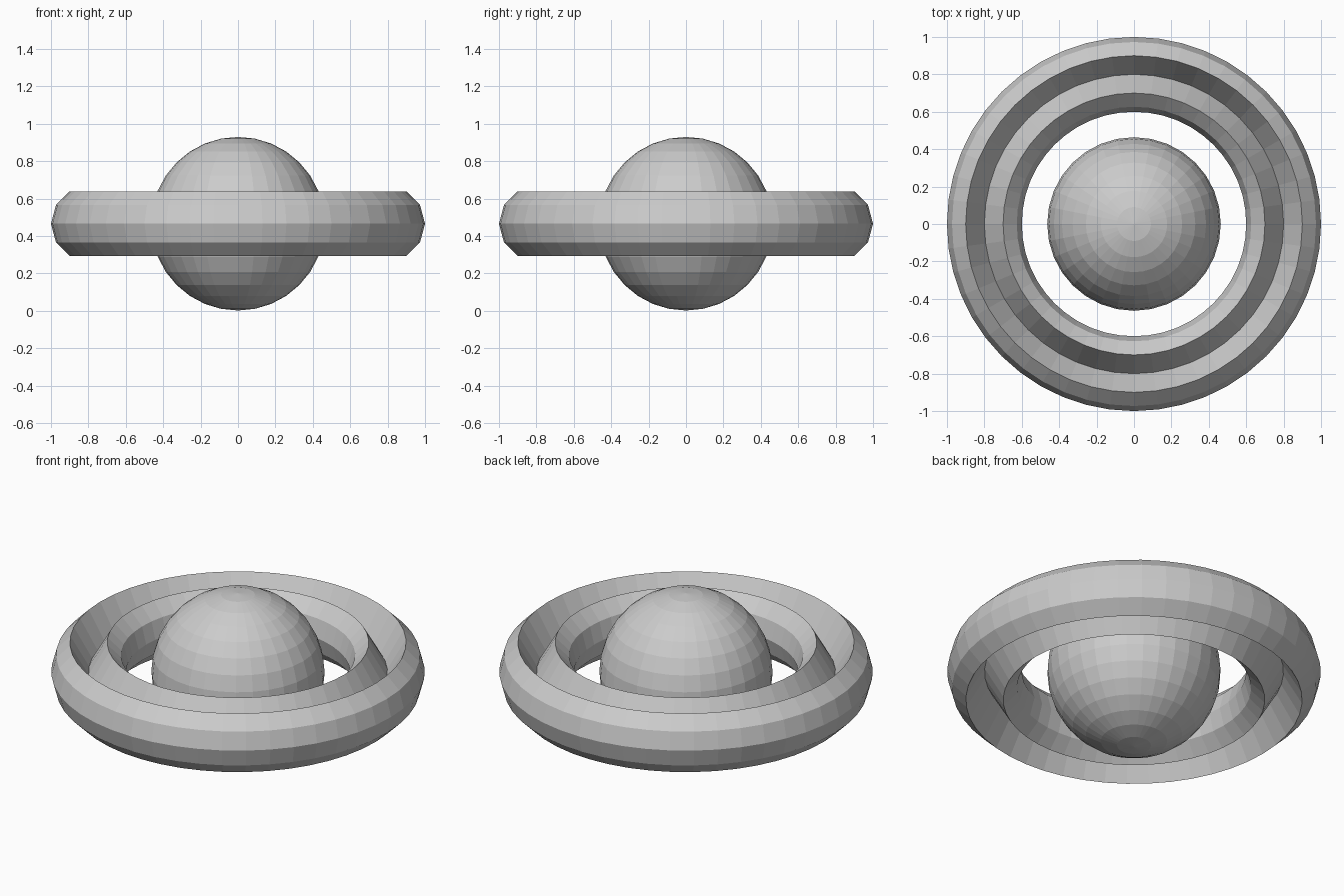
import bpy, bmesh
from math import sin, cos, pi, radians

if "Cube" in bpy.data.objects:
    bpy.data.objects.remove(bpy.data.objects["Cube"])

CENTER_Z = 0.466
R_MAJOR, R_MINOR = 0.8, 0.2
SEGS, SIDES = 48, 12
GROOVE = 0.0  # height of the groove bottom relative to the ring's mid plane

# Planet ball: flat-shaded UV sphere
bpy.ops.mesh.primitive_uv_sphere_add(segments=32, ring_count=16, radius=0.464,
                                     location=(0, 0, CENTER_Z))
bpy.context.object.name = "ball"

# Grooved ring: 12-sided tube whose top and bottom loops are pushed inward
profile = []
for i in range(SIDES):
    a = 2 * pi * i / SIDES
    z = R_MINOR * sin(a)
    if i == SIDES // 4:
        z = GROOVE
    elif i == 3 * SIDES // 4:
        z = -GROOVE
    profile.append((R_MAJOR + R_MINOR * cos(a), z))

bm = bmesh.new()
loops = [[bm.verts.new((r * cos(t), r * sin(t), z)) for r, z in profile]
         for t in (2 * pi * k / SEGS for k in range(SEGS))]
for k in range(SEGS):
    a, b = loops[k], loops[(k + 1) % SEGS]
    for i in range(SIDES):
        j = (i + 1) % SIDES
        bm.faces.new((a[i], b[i], b[j], a[j]))
mesh = bpy.data.meshes.new("grooved_ring")
bm.to_mesh(mesh)
bm.free()
ring = bpy.data.objects.new("grooved_ring", mesh)
ring.location.z = CENTER_Z
bpy.context.collection.objects.link(ring)
